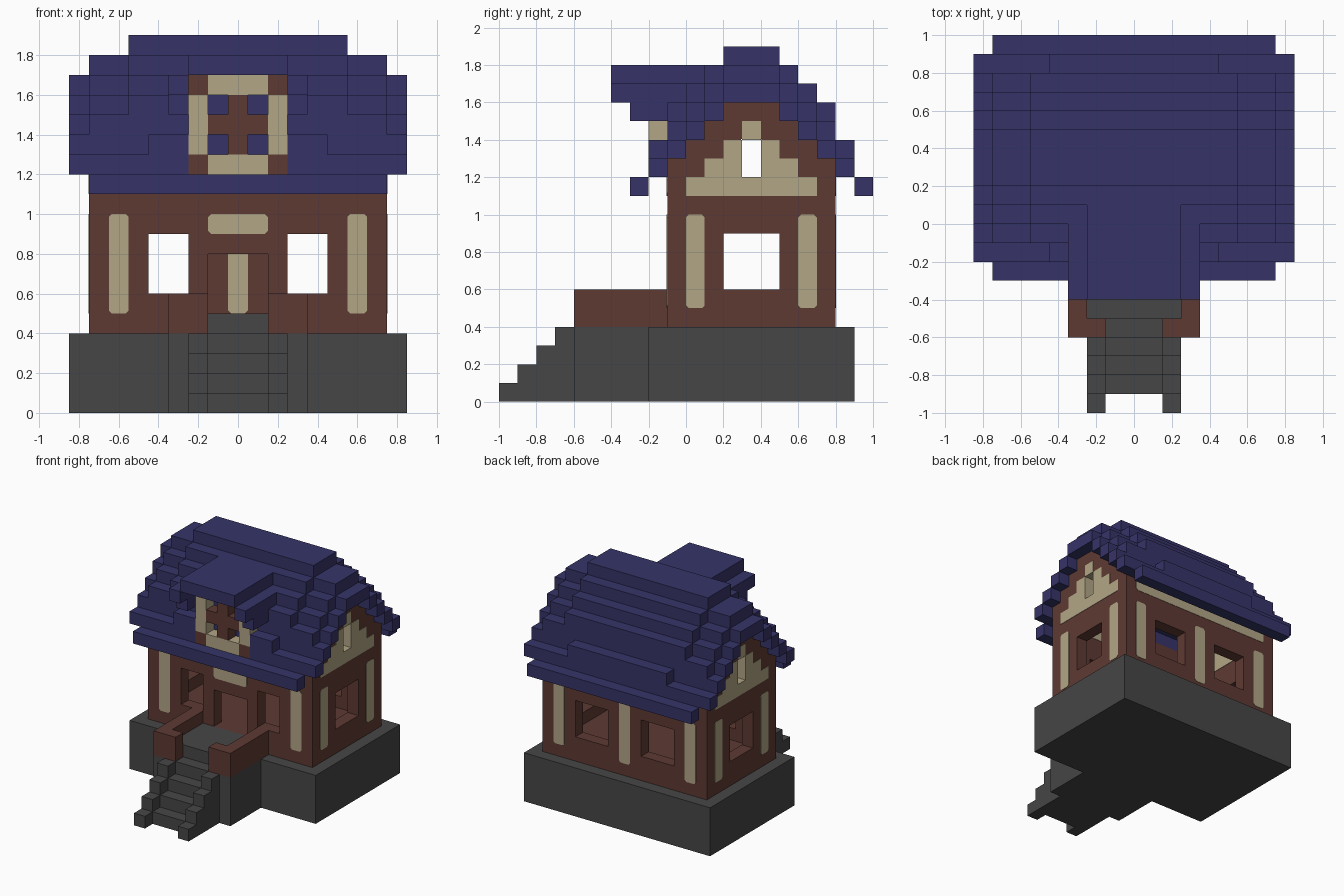
import bpy
import bmesh
from mathutils import Vector

if "Cube" in bpy.data.objects:
    bpy.data.objects.remove(bpy.data.objects["Cube"])


def material(name, hex_code):
    def linear(i):
        c = int(hex_code[i:i + 2], 16) / 255
        return ((c + 0.055) / 1.055) ** 2.4
    m = bpy.data.materials.new(name)
    m.use_nodes = True
    m.diffuse_color = (linear(0), linear(2), linear(4), 1)
    m.node_tree.nodes["Principled BSDF"].inputs["Base Color"].default_value = m.diffuse_color
    return m


BLUE = material("roof blue", "363468")
BROWN = material("wall brown", "5e3a33")
CREAM = material("plaster cream", "b2a686")
GREY = material("stone grey", "464646")
MID = 0.35      # depth of the ridge line
PROUD = 0.003   # how far plaster stands out of the walls


def finish(name, bm, mat):
    bmesh.ops.recalc_face_normals(bm, faces=bm.faces)
    mesh = bpy.data.meshes.new(name)
    bm.to_mesh(mesh)
    bm.free()
    mesh.materials.append(mat)
    ob = bpy.data.objects.new(name, mesh)
    bpy.context.collection.objects.link(ob)
    return ob


def blocks(name, mat, boxes):
    """One object out of boxes given as x0, x1, y0, y1, z0, z1."""
    bm = bmesh.new()
    for x0, x1, y0, y1, z0, z1 in boxes:
        vs = bmesh.ops.create_cube(bm, size=1)["verts"]
        for v in vs:
            v.co = Vector((x1 if v.co.x > 0 else x0,
                           y1 if v.co.y > 0 else y0,
                           z1 if v.co.z > 0 else z0))
    return finish(name, bm, mat)


def prism(name, mat, outline, start, depth):
    """Extrude a 3D outline along depth."""
    bm = bmesh.new()
    face = bm.faces.new([bm.verts.new(Vector(p) + Vector(start)) for p in outline])
    new = bmesh.ops.extrude_face_region(bm, geom=[face])["geom"]
    bmesh.ops.translate(bm, vec=depth, verts=[g for g in new if isinstance(g, bmesh.types.BMVert)])
    return finish(name, bm, mat)


def both(boxes):
    """Boxes plus their mirror images across x."""
    return list(boxes) + [(-b[1], -b[0], *b[2:]) for b in boxes]


def cut(ob, boxes):
    cutter = blocks("cutter", BROWN, boxes)
    cutter.hide_render = True
    mod = ob.modifiers.new("openings", "BOOLEAN")
    mod.operation = "DIFFERENCE"
    mod.solver = "EXACT"
    mod.object = cutter
    graph = bpy.context.evaluated_depsgraph_get()
    mesh = bpy.data.meshes.new_from_object(ob.evaluated_get(graph))
    ob.modifiers.clear()
    ob.data = mesh
    bpy.data.objects.remove(cutter)


def plaster(name, along, a0, a1, z0, z1, w0, w1):
    """Chamfered panel through a wall; 'along' is the wall's axis."""
    c = 0.015
    ring = [(a0 + c, z0), (a1 - c, z0), (a1, z0 + c), (a1, z1 - c),
            (a1 - c, z1), (a0 + c, z1), (a0, z1 - c), (a0, z0 + c)]
    depth = w1 - w0 + 2 * PROUD
    if along == "x":
        prism(name, CREAM, [(a, 0, z) for a, z in ring], (0, w0 - PROUD, 0), (0, depth, 0))
    else:
        prism(name, CREAM, [(0, a, z) for a, z in ring], (w0 - PROUD, 0, 0), (depth, 0, 0))


def stepped(half_widths, z0, z1):
    """Stepped gable outline in the y-z plane; z1 is the top of the first level."""
    right, z, top = [], z0, z1
    for w in half_widths:
        right += [(w, z), (w, top)]
        z, top = top, top + 0.1
    left = [(-w, h) for w, h in reversed(right)]
    return [(0, MID + w, h) for w, h in right + left]


# Stone base, porch and steps
blocks("foundation", GREY, [(-.85, .85, -.2, .9, 0, .4)])
blocks("porch_base", GREY, [(-.35, .35, -.6, -.2, 0, .4)])
blocks("porch_floor", GREY, [(-.25, .25, -.5, -.1, .4, .5)])
stairs = []
for i in range(4):
    y, top = -1 + i / 10, (i + 1) / 10
    stairs += both([(.15, .25, y, y + .1, 0, top)])
    if i:
        stairs.append((-.15, .15, y, y + .1, 0, top - .1))
blocks("stairs", GREY, stairs)
blocks("porch_parapet", BROWN, both([(.25, .35, -.6, -.1, .4, .6), (.15, .25, -.6, -.5, .4, .6)]))

# Long walls with door and windows
blocks("floor", BROWN, [(-.65, .65, 0, .7, .4, .5)])
front = blocks("front_wall", BROWN, [(-.65, .65, -.1, 0, .4, 1.3)])
cut(front, both([(.25, .45, -.2, .1, .6, .9)]) + [(-.15, .15, -.2, .1, .5, .8)])
back = blocks("back_wall", BROWN, [(-.65, .65, .7, .8, .4, 1.3)])
cut(back, both([(.15, .45, .6, .9, .6, .9)]))

# Gable walls with plaster infill and windows
for side, x in (("left", .65), ("right", -.75)):
    wall = prism(side + "_gable_wall", BROWN, stepped([.45, .35, .25, .15], .4, 1.3),
                 (x, 0, 0), (.1, 0, 0))
    cut(wall, [(x - .1, x + .2, .2, .5, .6, .9), (x - .1, x + .2, .295, .405, 1.195, 1.405)])
    infill = prism(side + "_gable_plaster", CREAM, stepped([.35, .25, .15, .05], 1.1, 1.2),
                   (x - PROUD, 0, 0), (.1 + 2 * PROUD, 0, 0))
    cut(infill, [(x - .1, x + .2, .3, .4, 1.2, 1.4)])
    for y in (0, .6):
        plaster(side + "_wall_post", "y", y, y + .1, .5, 1, x, x + .1)

# Plaster posts, lintel and top bands on the long walls
for x in (-.65, .55):
    plaster("front_post", "x", x, x + .1, .5, 1, -.1, 0)
for x in (-.65, -.05, .55):
    plaster("back_post", "x", x, x + .1, .5, 1, .7, .8)
plaster("door_lintel", "x", -.15, .15, .9, 1, -.1, 0)
plaster("front_band", "x", -.65, .65, 1.1, 1.2, -.1, 0)
plaster("back_band", "x", -.65, .65, 1.1, 1.2, .7, .8)


# Stepped main roof, lower towards the ends
def course(y0, y1, bottom, drop):
    return [(-.55, .55, y0, y1, bottom, 1.9 - drop)] + both(
        [(.55, .75, y0, y1, bottom, 1.8 - drop), (.75, .85, y0, y1, bottom, 1.7 - drop)])


roof = course(.2, .5, 1.6, 0)
slope = []
for i in (1, 2, 3):
    slope += course(.4 + i / 10, .5 + i / 10, 1.6 - i / 10, i / 10)
slope += both([(.25, .45, .8, .9, 1.2, 1.4), (.45, .85, .8, .9, 1.2, 1.3)])
slope += [(-.75, .75, .9, 1, 1.1, 1.2)]
roof += slope + [(a, b, .7 - d, .7 - c, e, f) for a, b, c, d, e, f in slope]
roof.append((-.25, .25, .8, .9, 1.2, 1.4))
blocks("main_roof", BLUE, roof)

# Dormer roof
blocks("dormer_roof", BLUE, [(-.25, .25, -.4, .1, 1.7, 1.8)] + both(
    [(.25, .35, -.4, 0, 1.6, 1.7), (.25, .35, -.3, -.1, 1.5, 1.6)]))

# Dormer window: plaster surround, brown corners and crossing bars
Y = (-.2, -.1)
blocks("dormer_surround", CREAM, both([(.15, .25, *Y, 1.3, 1.6)])
       + [(-.15, .15, *Y, z, z + .1) for z in (1.2, 1.6)])
blocks("dormer_corners", BROWN, both([(.15, .25, *Y, z, z + .1) for z in (1.2, 1.6)]))
blocks("dormer_bars", BROWN, [(-.05, .05, *Y, 1.3, 1.6)] + both([(.05, .15, *Y, 1.4, 1.5)]))
